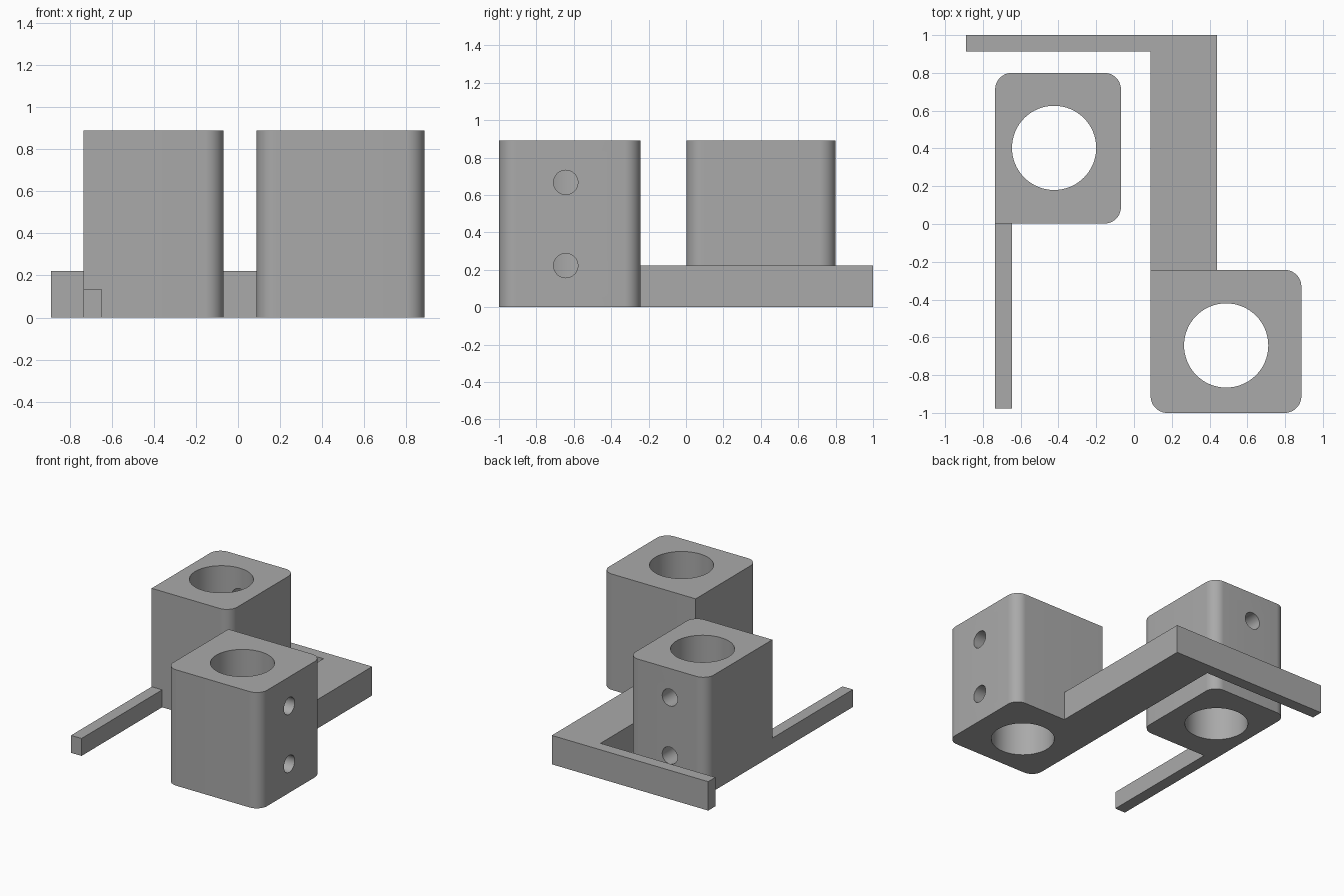
import bpy, bmesh
from math import pi, cos, sin

cube = bpy.data.objects.get("Cube")
if cube:
    bpy.data.objects.remove(cube)

grey = bpy.data.materials.new("plain grey")
grey.use_nodes = True
COLOUR = (0.4, 0.4, 0.4, 1)
grey.diffuse_color = COLOUR
grey.node_tree.nodes["Principled BSDF"].inputs["Base Color"].default_value = COLOUR

TOP = 0.89
FILLET = 0.088
BORE = 0.223
PIN = 0.065
PIN_HEIGHTS = (0.222, 0.667)


def prism(name, outline, height):
    """Extrude a flat outline upward from the ground."""
    bm = bmesh.new()
    face = bm.faces.new([bm.verts.new((x, y, 0)) for x, y in outline])
    top = bmesh.ops.extrude_face_region(bm, geom=[face])["geom"]
    bmesh.ops.translate(bm, vec=(0, 0, height),
                        verts=[v for v in top if isinstance(v, bmesh.types.BMVert)])
    bmesh.ops.recalc_face_normals(bm, faces=bm.faces)
    mesh = bpy.data.meshes.new(name)
    bm.to_mesh(mesh)
    bm.free()
    mesh.materials.append(grey)
    obj = bpy.data.objects.new(name, mesh)
    bpy.context.collection.objects.link(obj)
    return obj


def rounded_outline(x0, x1, y0, y1, sharp):
    """Rectangle with every corner filleted but one."""
    r, points = FILLET, []
    corners = [(x1, y1, -1, -1), (x0, y1, 1, -1), (x0, y0, 1, 1), (x1, y0, -1, 1)]
    for i, (x, y, sx, sy) in enumerate(corners):
        if i == sharp:
            points.append((x, y))
            continue
        for k in range(13):
            a = (i + k / 12) * pi / 2
            points.append((x + sx * r + r * cos(a), y + sy * r + r * sin(a)))
    return points


def drill(obj, radius, depth, location, rotation=(0, 0, 0)):
    """Cut a round hole centred on location."""
    bpy.ops.mesh.primitive_cylinder_add(vertices=64, radius=radius, depth=depth,
                                        location=location, rotation=rotation)
    cutter = bpy.context.object
    cutter.hide_render = True
    cutter.data.materials.append(grey)
    mod = obj.modifiers.new("hole", "BOOLEAN")
    mod.operation, mod.solver, mod.object = "DIFFERENCE", "EXACT", cutter
    bpy.context.view_layer.objects.active = obj
    bpy.ops.object.modifier_apply(modifier=mod.name)
    bpy.data.objects.remove(cutter)


def smooth(obj):
    bpy.ops.object.select_all(action="DESELECT")
    obj.select_set(True)
    bpy.context.view_layer.objects.active = obj
    bpy.ops.object.shade_smooth_by_angle(angle=pi / 6)


# Front block, with two pin holes through its outer side wall
front_block = prism("front_block", rounded_outline(0.088, 0.886, -1, -0.243, sharp=1), TOP)
bx, by = 0.488, -0.643
drill(front_block, BORE, 3, (bx, by, 0.4))
for z in PIN_HEIGHTS:
    drill(front_block, PIN, 0.5, (bx + 0.35, by, z), (0, pi / 2, 0))
smooth(front_block)

# Rear block, with two pin holes through its back wall
rear_block = prism("rear_block", rounded_outline(-0.735, -0.069, 0.002, 0.8, sharp=2), TOP)
bx, by = -0.423, 0.403
drill(rear_block, BORE, 3, (bx, by, 0.4))
for z in PIN_HEIGHTS:
    drill(rear_block, PIN, 0.5, (bx, by + 0.35, z), (pi / 2, 0, 0))
smooth(rear_block)

# Angled foot plate running back from the front block
prism("foot_plate", [(0.088, -0.243), (0.44, -0.243), (0.44, 1),
                     (-0.889, 1), (-0.889, 0.912), (0.088, 0.912)], 0.222)

# Thin bar running forward from the rear block
prism("thin_bar", [(-0.735, -0.976), (-0.646, -0.976),
                   (-0.646, 0.002), (-0.735, 0.002)], 0.134)
